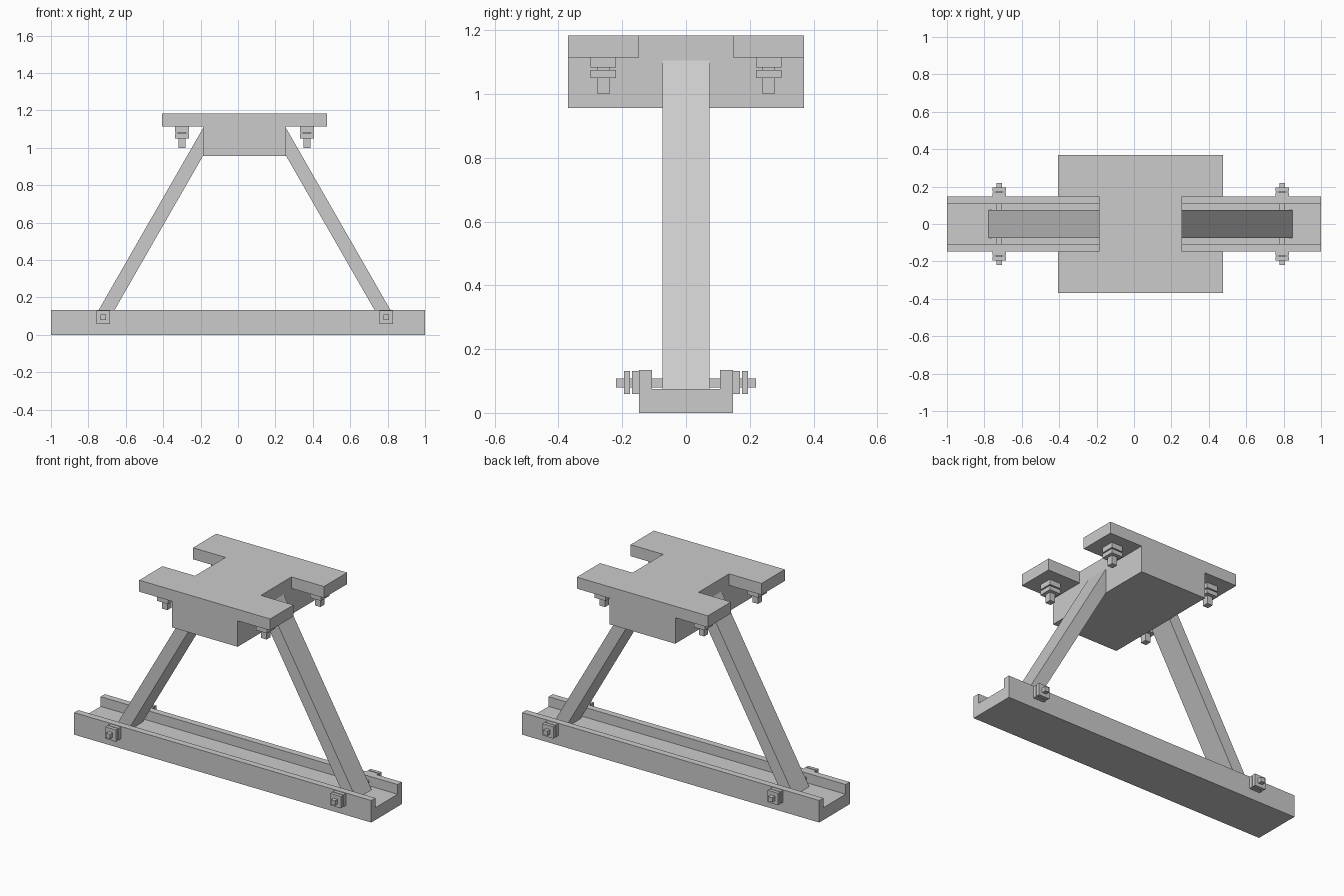
import bpy, bmesh
from mathutils import Vector, Matrix

if "Cube" in bpy.data.objects:
    bpy.data.objects.remove(bpy.data.objects["Cube"])

CX = 0.035  # the upper frame is centred slightly off the base


def finish(name, bm):
    bmesh.ops.recalc_face_normals(bm, faces=bm.faces)
    me = bpy.data.meshes.new(name)
    bm.to_mesh(me)
    bm.free()
    ob = bpy.data.objects.new(name, me)
    bpy.context.collection.objects.link(ob)
    return ob


def add_box(bm, lo, hi):
    lo, hi = Vector(lo), Vector(hi)
    m = Matrix.Translation((lo + hi) / 2) @ Matrix.Diagonal((*(hi - lo), 1))
    bmesh.ops.create_cube(bm, size=1, matrix=m)


def prism(name, pts, depth):
    """Extrude a closed profile of 3D points along the vector depth."""
    bm = bmesh.new()
    face = bm.faces.new([bm.verts.new(p) for p in pts])
    ext = bmesh.ops.extrude_face_region(bm, geom=[face])
    verts = [g for g in ext["geom"] if isinstance(g, bmesh.types.BMVert)]
    bmesh.ops.translate(bm, verts=verts, vec=depth)
    return finish(name, bm)


# Base channel: U section along x
section = [(-.147, 0), (.147, 0), (.147, .134), (.107, .134),
           (.107, .075), (-.107, .075), (-.107, .134), (-.147, .134)]
prism("base_channel", [(-1, y, z) for y, z in section], (2, 0, 0))

# Slanted legs, mirrored about the upper frame centre
leg = [(.222, 1.105), (.813, .075), (.728, .075), (.222, .957)]
for side, s in (("left", -1), ("right", 1)):
    prism(side + "_leg", [(CX + s * x, -.074, z) for x, z in leg], (0, .148, 0))

# Head block with four flanges pulled out of its sides
bm = bmesh.new()
add_box(bm, (CX - .222, -.37, .956), (CX + .222, .37, 1.184))
for co, no in (((0, 0, 1.114), (0, 0, 1)), ((0, -.147, 0), (0, 1, 0)), ((0, .147, 0), (0, 1, 0))):
    bmesh.ops.bisect_plane(bm, geom=bm.verts[:] + bm.edges[:] + bm.faces[:],
                           plane_co=co, plane_no=no)
bm.normal_update()
for s in (-1, 1):
    pads = []
    for f in bm.faces:
        c = f.calc_center_median()
        if f.normal.x * s > .9 and c.z > 1.114 and abs(c.y) > .147:
            pads.append(f)
    ext = bmesh.ops.extrude_discrete_faces(bm, faces=pads)
    verts = list({v for f in ext["faces"] for v in f.verts})
    bmesh.ops.translate(bm, verts=verts, vec=(s * .219, 0, 0))
bmesh.ops.dissolve_limit(bm, angle_limit=.01, verts=bm.verts[:], edges=bm.edges[:])
finish("head_block", bm)

# Through bolts in the base: square rod with washer and nut at both ends
for side, x in (("left", -.721), ("right", .793)):
    bm = bmesh.new()
    add_box(bm, (x - .014, -.22, .08), (x + .014, .22, .108))
    for s in (-1, 1):
        for y0, y1 in ((.147, .169), (.175, .195)):
            a, b = sorted((s * y0, s * y1))
            add_box(bm, (x - .036, a, .059), (x + .036, b, .131))
    finish(side + "_base_bolt", bm)

# Hanging bolts under the flanges
for side, x in (("left", CX - .334), ("right", CX + .334)):
    for end, y in (("front", -.259), ("back", .259)):
        bm = bmesh.new()
        add_box(bm, (x - .018, y - .019, 1.0), (x + .018, y + .019, 1.114))
        for z0, z1 in ((1.083, 1.114), (1.05, 1.076)):
            add_box(bm, (x - .037, y - .04, z0), (x + .037, y + .04, z1))
        finish(f"{end}_{side}_flange_bolt", bm)
